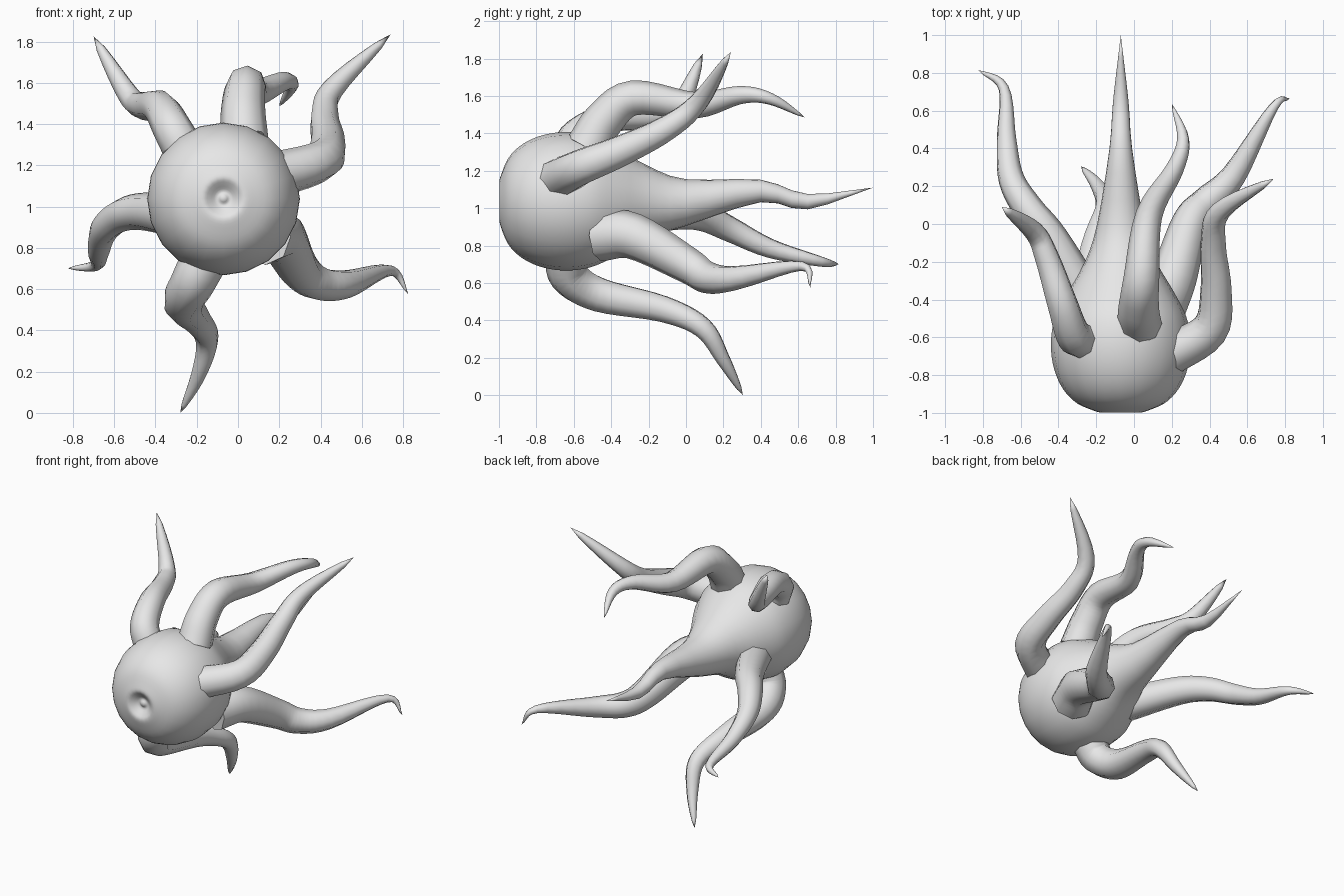
import bpy, bmesh, math
from mathutils import Vector

if "Cube" in bpy.data.objects:
    bpy.data.objects.remove(bpy.data.objects["Cube"])

skin = bpy.data.materials.new("grey skin")
skin.diffuse_color = (0.8, 0.8, 0.8, 1)
skin.use_nodes = True
skin.node_tree.nodes["Principled BSDF"].inputs["Base Color"].default_value = skin.diffuse_color


def smooth_path(points, steps):
    """Catmull-Rom interpolation of a few control points."""
    p = [Vector(q) for q in points]
    p = [p[0] * 2 - p[1]] + p + [p[-1] * 2 - p[-2]]
    out = []
    for i in range(1, len(p) - 2):
        a, b, c, d = p[i - 1:i + 3]
        for s in range(steps):
            t = s / steps
            out.append(0.5 * (2 * b + (c - a) * t + (2 * a - 5 * b + 4 * c - d) * t ** 2
                              + (3 * b - a - 3 * c + d) * t ** 3))
    return out + [p[-2]]


def loft(name, pos, radii, sides, fixed_axis=None):
    """Sweep a round section along a path; the last point closes to a tip."""
    bm = bmesh.new()
    first = fixed_axis or (pos[1] - pos[0]).normalized()
    side = Vector((1, 0, 0)) if abs(first.z) > 0.8 else Vector((0, 0, 1))
    rings = []
    for i in range(len(pos) - 1):
        tan = fixed_axis or (pos[i + 1] - pos[max(i - 1, 0)]).normalized()
        side = (side - tan * side.dot(tan)).normalized()
        other = tan.cross(side)
        angles = [2 * math.pi * k / sides for k in range(sides)]
        rings.append([bm.verts.new(pos[i] + radii[i] * (math.cos(a) * side + math.sin(a) * other))
                      for a in angles])
    for a, b in zip(rings, rings[1:]):
        for k in range(sides):
            n = (k + 1) % sides
            bm.faces.new((a[k], a[n], b[n], b[k]))
    tip = bm.verts.new(pos[-1])
    for k in range(sides):
        bm.faces.new((rings[-1][k], rings[-1][(k + 1) % sides], tip))
    bm.faces.new(rings[0][::-1])
    bmesh.ops.recalc_face_normals(bm, faces=bm.faces)
    mesh = bpy.data.meshes.new(name)
    bm.to_mesh(mesh)
    bm.free()
    mesh.materials.append(skin)
    ob = bpy.data.objects.new(name, mesh)
    bpy.context.collection.objects.link(ob)
    bpy.ops.object.select_all(action='DESELECT')
    ob.select_set(True)
    bpy.context.view_layer.objects.active = ob
    bpy.ops.object.shade_smooth_by_angle(angle=math.radians(50))


def arm(name, radius, power, *points):
    """Arm whose thickness falls off along its length by a power rule."""
    pos = smooth_path(points, 5)
    run = [0.0]
    for a, b in zip(pos, pos[1:]):
        run.append(run[-1] + (b - a).length)
    radii = [radius * (1 - s / run[-1]) ** power for s in run]
    loft(name, pos, radii, 8)


# Body: dimpled mouth, rounded head from an arc rule, wavy tail, as (y, z, radius)
mouth = [(-0.97, 1.04, 0.01), (-0.958, 1.04, 0.035), (-0.982, 1.04, 0.07), (-0.998, 1.04, 0.10)]
head = []
for degrees in range(75, -31, -15):
    a = math.radians(degrees)
    head.append((-0.64 - 0.36 * math.sin(a), 1.037, 0.37 * math.cos(a) ** 0.7))
tail = [(-0.34, 1.035, 0.27), (-0.2, 1.035, 0.19), (0.0, 1.03, 0.125), (0.4, 1.092, 0.06),
        (0.65, 1.035, 0.041), (1.0, 1.11, 0)]
profile = smooth_path(mouth + head + tail, 3)
loft("body", [Vector((-0.07, q.x, q.y)) for q in profile], [max(q.z, 0) for q in profile],
     20, Vector((0, 1, 0)))

# Six tapering arms along their centre lines
arm("upper_right_arm", 0.113, 0.6, (0.17, -0.70, 1.15), (0.40, -0.56, 1.22), (0.435, -0.34, 1.31),
    (0.42, -0.10, 1.43), (0.46, 0.07, 1.57), (0.74, 0.24, 1.835))
arm("upper_left_arm", 0.102, 0.55, (-0.25, -0.62, 1.25), (-0.32, -0.59, 1.38),
    (-0.38, -0.42, 1.48), (-0.46, -0.18, 1.49), (-0.53, -0.04, 1.54), (-0.70, 0.09, 1.825))
arm("top_arm", 0.118, 0.7, (0.03, -0.53, 1.32), (0.025, -0.44, 1.47), (0.04, -0.28, 1.59),
    (0.08, 0.05, 1.55), (0.215, 0.29, 1.605), (0.26, 0.45, 1.585), (0.20, 0.635, 1.485))
arm("lower_right_arm", 0.138, 0.76, (0.13, -0.46, 0.855), (0.21, -0.28, 0.85),
    (0.30, 0.01, 0.695), (0.39, 0.12, 0.628), (0.53, 0.26, 0.625), (0.74, 0.62, 0.69),
    (0.825, 0.665, 0.575))
arm("bottom_arm", 0.115, 0.62, (-0.16, -0.64, 0.75), (-0.22, -0.62, 0.63), (-0.265, -0.46, 0.535),
    (-0.21, -0.12, 0.46), (-0.15, 0.09, 0.36), (-0.19, 0.20, 0.19), (-0.28, 0.305, 0.0))
arm("left_arm", 0.113, 0.65, (-0.26, -0.40, 0.945), (-0.44, -0.08, 0.975), (-0.56, 0.08, 0.96),
    (-0.65, 0.24, 0.885), (-0.675, 0.45, 0.785), (-0.69, 0.72, 0.715), (-0.825, 0.815, 0.70))
